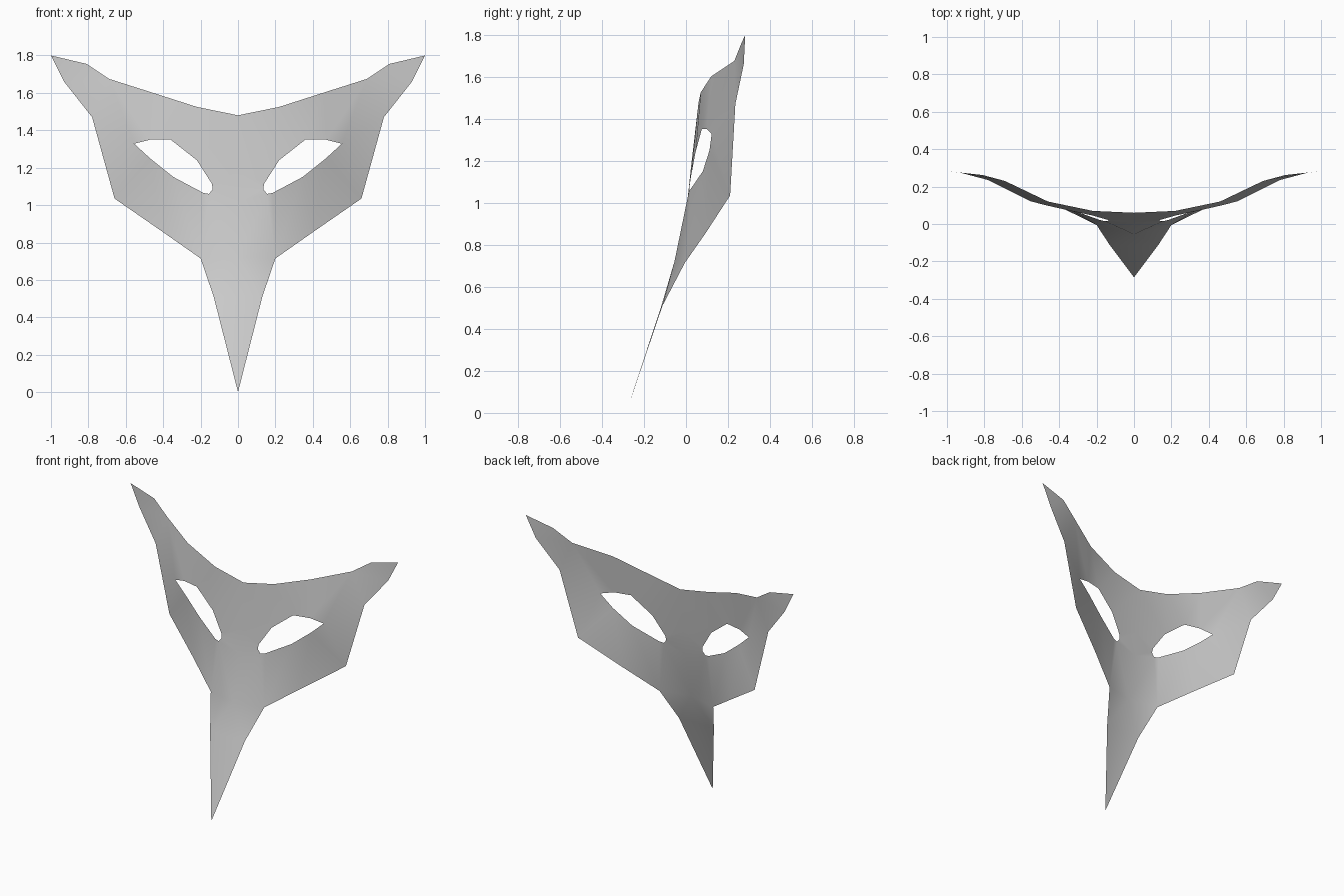
import bpy
import bmesh
from mathutils import Vector

default_cube = bpy.data.objects.get("Cube")
if default_cube:
    bpy.data.objects.remove(default_cube, do_unlink=True)

# Shared landmarks on the model's left half
crown = (0, 1.48, .06)
bridge = (0, 1.02, .008)
beak_root = (0, .72, -.055)
beak_middle = (0, .51, -.117)
beak_tip = (0, 0, -.285)
beak_side = (.13, .51, -.112)
cheek_inner = (.2, .715, -.005)
cheek_corner = (.66, 1.035, .21)
temple_low = (.78, 1.47, .235)
temple_high = (.69, 1.675, .23)
eye_corner = (.555, 1.328, .122)
eye_bottom = (.155, 1.06, .015)

# Pairs running around the eye: rim of the hole, then the point outside it
eye_strip = [
    ((.135, 1.085, .018), bridge),
    ((.14, 1.115, .022), (0, 1.18, .025)),
    ((.22, 1.24, .045), crown),
    ((.36, 1.35, .075), (.22, 1.525, .07)),
    ((.47, 1.35, .1), (.46, 1.602, .12)),
    (eye_corner, temple_high),
    (eye_corner, temple_low),
    ((.47, 1.25, .112), cheek_corner),
    ((.345, 1.15, .08), (.4, .855, .093)),
    ((.185, 1.065, .022), cheek_inner),
    (eye_bottom, cheek_inner),
    (eye_bottom, beak_root),
]

horn_tip = (1, 1.8, .282)
horn_top = (.81, 1.755, .262)
horn_low = (.93, 1.66, .275)

bm = bmesh.new()
made = {}


def corner(point):
    """Return one shared vertex for a landmark given as across, up, depth."""
    if point not in made:
        across, up, depth = point
        made[point] = bm.verts.new(Vector((across, depth, up)))
    return made[point]


def patch(*points):
    """Make a front-facing face, dropping repeated corners."""
    unique_points = list(dict.fromkeys(points))
    face = bm.faces.new([corner(point) for point in unique_points])
    face.normal_update()
    if face.normal.y > 0:
        face.normal_flip()
    face.smooth = True


# Face area around the eye hole
for index, (rim, outside) in enumerate(eye_strip):
    next_rim, next_outside = eye_strip[(index + 1) % len(eye_strip)]
    patch(rim, outside, next_outside, next_rim)

# Pointed horn at the temple
patch(temple_high, horn_top, horn_low, temple_low)
patch(horn_top, horn_tip, horn_low)

# Long beak
patch(beak_root, cheek_inner, beak_side, beak_middle)
patch(beak_middle, beak_side, beak_tip)

mesh = bpy.data.meshes.new("mask")
bm.to_mesh(mesh)
bm.free()
mask = bpy.data.objects.new("mask", mesh)
bpy.context.collection.objects.link(mask)

# Matching right half
mirror = mask.modifiers.new("right_half", "MIRROR")
mirror.use_axis = (True, False, False)
mirror.use_clip = True
mirror.use_mirror_merge = True

# Plain grey finish
grey = bpy.data.materials.new("light_grey")
grey.use_nodes = True
colour = (.6, .6, .6, 1)
grey.diffuse_color = colour
grey.node_tree.nodes["Principled BSDF"].inputs["Base Color"].default_value = colour
mesh.materials.append(grey)
